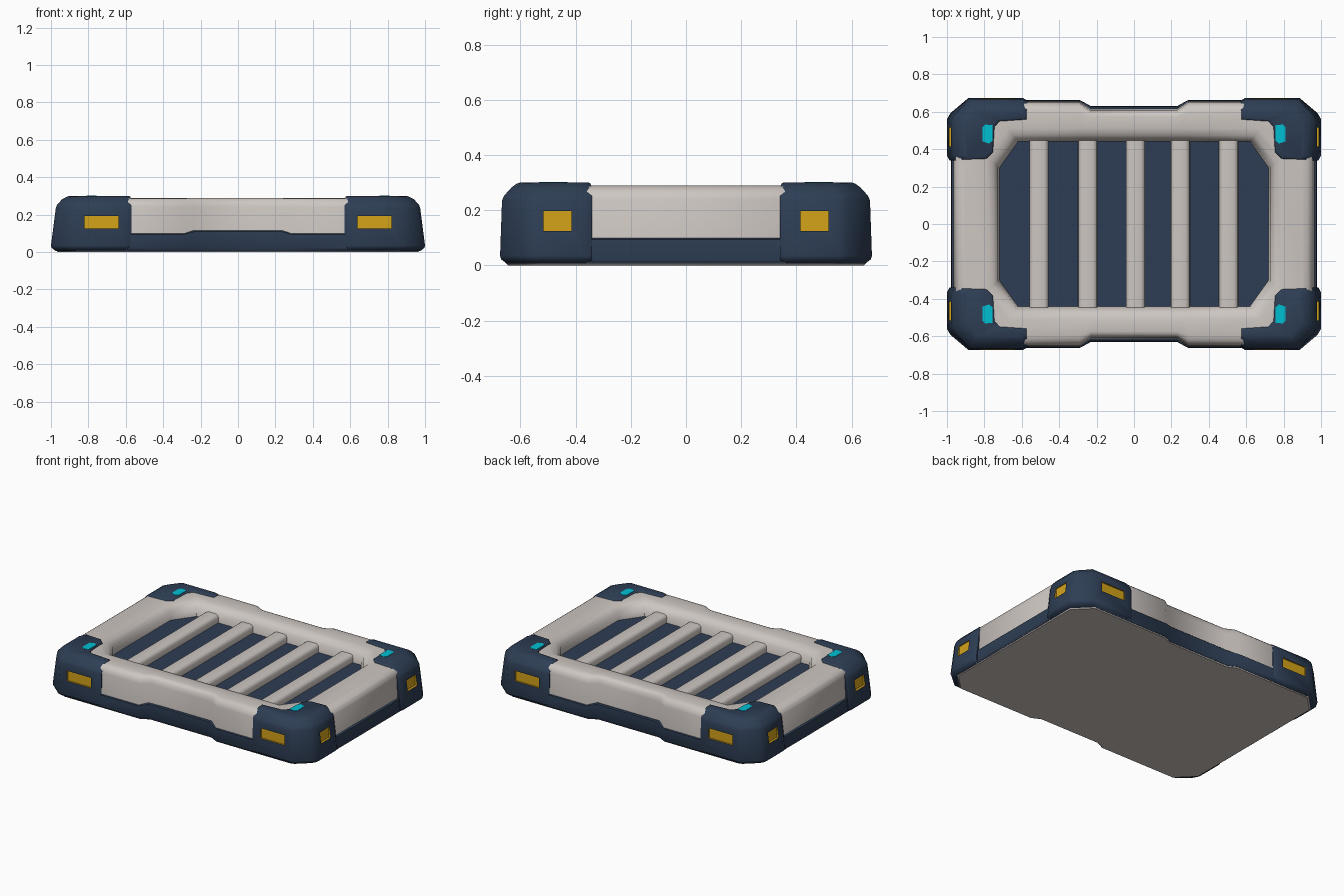
import bpy, bmesh, math

if "Cube" in bpy.data.objects:
    bpy.data.objects.remove(bpy.data.objects["Cube"])

def material(name, rgb):
    m = bpy.data.materials.new(name)
    m.diffuse_color = (*rgb, 1)
    m.use_nodes = True
    m.node_tree.nodes["Principled BSDF"].inputs["Base Color"].default_value = m.diffuse_color
    return m

NAVY = material("navy", (0.027, 0.048, 0.09))
GREY = material("warm light grey", (0.61, 0.565, 0.535))
GOLD = material("gold", (0.66, 0.37, 0.01))
CYAN = material("cyan", (0.0, 0.52, 0.65))

def finish(name, bm, mats, angle=35):
    bmesh.ops.recalc_face_normals(bm, faces=bm.faces)
    me = bpy.data.meshes.new(name)
    bm.to_mesh(me)
    bm.free()
    for m in mats:
        me.materials.append(m)
    ob = bpy.data.objects.new(name, me)
    bpy.context.collection.objects.link(ob)
    smooth(ob, angle)
    return ob

def smooth(ob, angle=35):
    bpy.ops.object.select_all(action='DESELECT')
    ob.select_set(True)
    bpy.context.view_layer.objects.active = ob
    if angle:
        bpy.ops.object.shade_smooth_by_angle(angle=math.radians(angle))

def loft(bm, loops):
    """Skin a stack of equal-length loops; returns the two cap faces."""
    rows = [[bm.verts.new(p) for p in lp] for lp in loops]
    n = len(rows[0])
    for a, b in zip(rows, rows[1:]):
        for i in range(n):
            j = (i + 1) % n
            bm.faces.new((a[i], a[j], b[j], b[i]))
    return bm.faces.new(rows[0][::-1]), bm.faces.new(rows[-1])

def outline(hx, hy, cx, cy, notch, z, zmid=None):
    """Chamfered rectangle with a shallow notch in both long sides."""
    zm = z if zmid is None else zmid
    half = [(hx, hy - cy, z), (hx - cx, hy, z), (.29, hy, z), (.23, hy - notch, zm),
            (-.23, hy - notch, zm), (-.29, hy, z), (cx - hx, hy, z), (-hx, hy - cy, z)]
    return half + [(-x, -y, w) for x, y, w in half]

def box(bm, x0, x1, y0, y1, z0, z1):
    lo = [(x0, y0), (x1, y0), (x1, y1), (x0, y1)]
    loft(bm, [[(x, y, z) for x, y in lo] for z in (z0, z1)])

# underside plate
bm = bmesh.new()
loft(bm, [outline(.965, .645, .11, .11, .03, 0), outline(.975, .655, .11, .11, .03, .012)])
finish("underside_plate", bm, [GREY])

# lower navy band
bm = bmesh.new()
loft(bm, [outline(.972, .652, .12, .12, .03, .006),
          outline(.978, .663, .12, .12, .033, .02),
          outline(.975, .661, .12, .12, .033, .094, .109),
          outline(.965, .651, .12, .12, .03, .1, .115)])
finish("lower_band", bm, [NAVY])

# upper grey frame with sunken floor
bm = bmesh.new()
caps = loft(bm, [outline(.966, .655, .13, .13, .038, .08),
                 outline(.958, .649, .13, .13, .04, .24),
                 outline(.95, .642, .13, .13, .04, .268),
                 outline(.928, .622, .13, .13, .032, .285),
                 outline(.9, .595, .13, .13, .02, .29),
                 outline(.79, .51, .12, .15, 0, .29),
                 outline(.755, .475, .11, .145, 0, .28),
                 outline(.728, .448, .1, .14, 0, .25),
                 outline(.72, .44, .1, .14, 0, .195)])
caps[1].material_index = 1
finish("upper_frame", bm, [GREY, NAVY], 45)

# slats across the recess
bm = bmesh.new()
prof = [(-.052, .185), (-.05, .227), (-.043, .241), (-.028, .247),
        (.028, .247), (.043, .241), (.05, .227), (.052, .185)]
for cx in (-.508, -.247, .008, .247, .506):
    loft(bm, [[(cx + x, y, z) for x, z in prof] for y in (-.455, .455)])
finish("slats", bm, [GREY], 50)

SIGNS = [(sx, sy) for sx in (-1, 1) for sy in (-1, 1)]

# L-shaped corner guards: outer inset x, inset y, inner inset, height
def guard_loop(ix, iy, k, z):
    ox, oy = 1 - ix, .674 - iy
    e = .57 + k
    return [(e, oy - .014), (e + .025, oy), (.885 - ix * .4, oy), (ox - .018, .592 - iy * .6), (ox, .56 - iy * .6),
            (ox, .365 + k), (ox - .014, .34 + k), (.785 + k, .345 + k), (.75 + k, .38 + k),
            (.742 + k, .515 + k), (.715 + k, .545 + k), (e, .555 + k)], z

bm = bmesh.new()
SECTION = [(.025, .025, .01, .006), (.004, .004, 0, .022), (0, 0, 0, .035), (.026, .007, 0, .235),
           (.032, .014, 0, .252), (.06, .042, .002, .283), (.085, .06, .006, .296), (.1, .072, .012, .3)]
for sx, sy in SIGNS:
    loops = []
    for s in SECTION:
        pts, z = guard_loop(*s)
        loops.append([(sx * x, sy * y, z) for x, y in pts])
    loft(bm, loops)
guards = finish("corner_guards", bm, [NAVY, GOLD], 0)

# gold-lined pockets cut into the guard sides
bm = bmesh.new()
for sx, sy in SIGNS:
    xs, ys = sorted((sx * .64, sx * .82)), sorted((sy * .66, sy * .72))
    box(bm, *xs, *ys, .126, .194)
    xs, ys = sorted((sx * .973, sx * 1.05)), sorted((sy * .415, sy * .517))
    box(bm, *xs, *ys, .124, .197)
cutter = finish("pocket_cutter", bm, [GOLD], 0)
cutter.hide_render = True
mod = guards.modifiers.new("pockets", 'BOOLEAN')
mod.operation = 'DIFFERENCE'
mod.solver = 'EXACT'
mod.material_mode = 'TRANSFER'
mod.object = cutter
smooth(guards, 0)
bpy.ops.object.modifier_apply(modifier=mod.name)
bpy.data.objects.remove(cutter)
smooth(guards, 48)

# cyan markers on top of the guards
bm = bmesh.new()
for sx, sy in SIGNS:
    pts = [(.775, .43), (.811, .442), (.811, .515), (.797, .532), (.757, .528), (.757, .445)]
    loft(bm, [[(sx * x, sy * y, z) for x, y in pts] for z in (.294, .302)])
finish("top_markers", bm, [CYAN])
